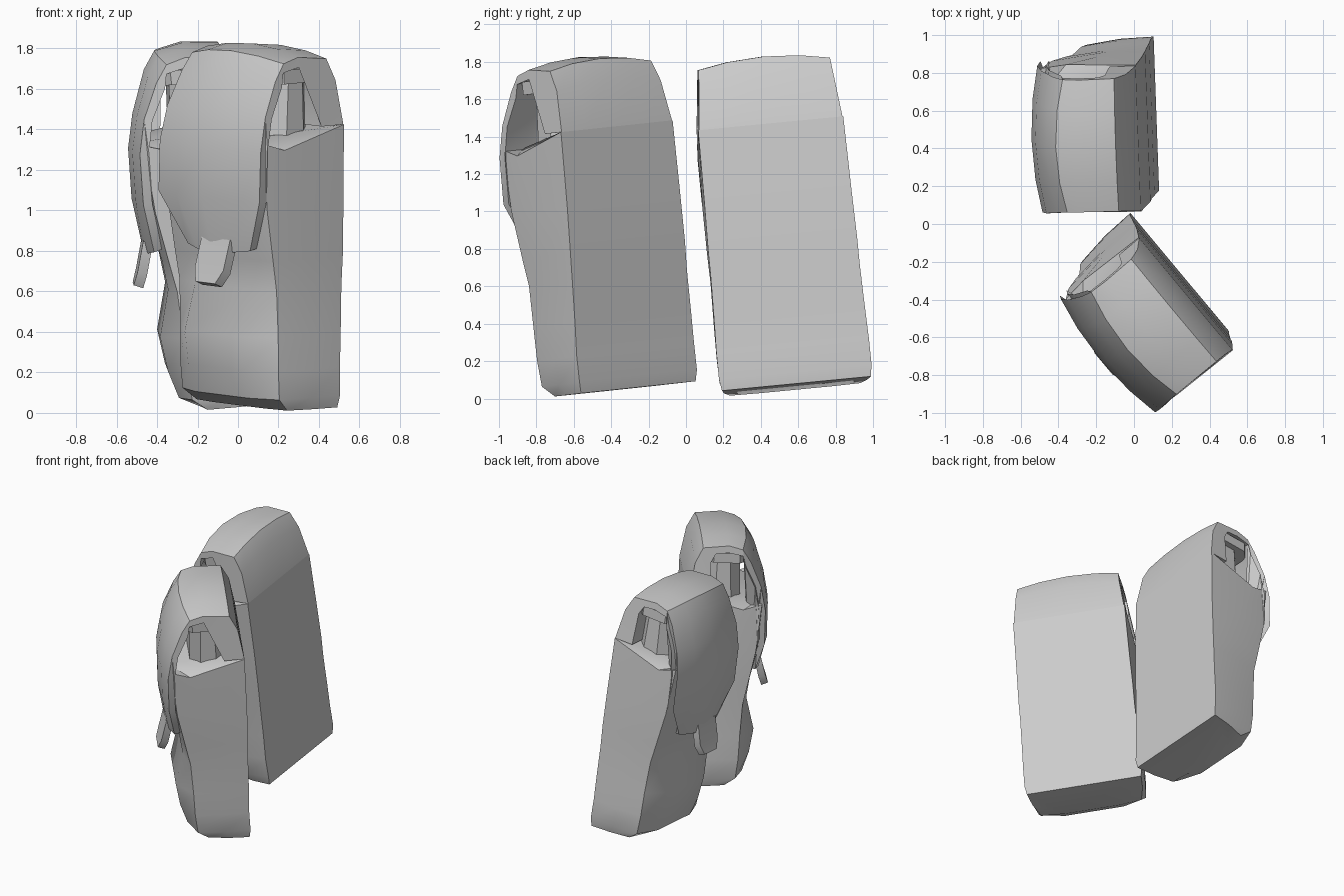
import bpy, bmesh
from mathutils import Vector, Matrix

cube = bpy.data.objects.get("Cube")
if cube:
    bpy.data.objects.remove(cube, do_unlink=True)

canvas = bpy.data.materials.new("grey_canvas")
canvas.use_nodes = True
colour = (0.6, 0.6, 0.6, 1)
canvas.diffuse_color = colour
canvas.node_tree.nodes["Principled BSDF"].inputs["Base Color"].default_value = colour


def loft(name, rings):
    """Skin closed rings of points and cap both ends."""
    bm = bmesh.new()
    loops = [[bm.verts.new(p) for p in ring] for ring in rings]
    n = len(loops[0])
    for a, b in zip(loops, loops[1:]):
        for i in range(n):
            j = (i + 1) % n
            bm.faces.new((a[i], a[j], b[j], b[i]))
    caps = [bm.faces.new(loops[0]), bm.faces.new(loops[-1])]
    bmesh.ops.triangulate(bm, faces=caps)
    bmesh.ops.recalc_face_normals(bm, faces=bm.faces)
    mesh = bpy.data.meshes.new(name)
    bm.to_mesh(mesh)
    bm.free()
    mesh.materials.append(canvas)
    return name, mesh


def body_ring(w, back, corner, middle, half_back, half_front):
    """Flat back, slightly full sides and a bulging front."""
    top = w > 1.2
    t = 0.75 if top else 0.5
    side_v = back + (corner - back) * t
    side_u = half_back + (half_front - half_back) * t + 0.01
    right = [(half_back, back, w + 0.1 * top), (side_u, side_v, w),
             (half_front, corner, w + 0.04 * top), (half_front * 0.55, middle, w + 0.04 * top)]
    return right + [(-u, v, z) for u, v, z in reversed(right)]


# Main bag: height, back, front corner, front middle, back and front half widths
body = loft("bag_body", [body_ring(*r) for r in (
    (0.00, 0.00, 0.28, 0.30, 0.40, 0.35),
    (0.06, -0.01, 0.35, 0.41, 0.41, 0.375),
    (0.20, -0.01, 0.36, 0.45, 0.41, 0.38),
    (0.37, -0.02, 0.36, 0.47, 0.405, 0.38),
    (0.60, -0.03, 0.365, 0.405, 0.40, 0.375),
    (0.75, -0.04, 0.39, 0.42, 0.40, 0.38),
    (1.00, -0.05, 0.43, 0.47, 0.395, 0.385),
    (1.30, -0.06, 0.45, 0.48, 0.39, 0.38))])

# Flap section, from the back over the top and down the front
outer = [(-0.06, 1.40), (-0.03, 1.66), (0.02, 1.77), (0.20, 1.79), (0.34, 1.765), (0.40, 1.68),
         (0.48, 1.47), (0.52, 1.30), (0.53, 1.05), (0.50, 0.78)]
inner = [(0.08, 1.40), (0.08, 1.67), (0.11, 1.73), (0.20, 1.74), (0.30, 1.72), (0.36, 1.65),
         (0.44, 1.46), (0.475, 1.30), (0.485, 1.05), (0.46, 0.79)]


def flap_half(w):
    if w < 1.05:
        return 0.24 + 0.15 * (w - 0.78) / 0.27
    return 0.39 - 0.035 * max(0, w - 1.35) / 0.4


def flap_ring(s):
    """One slice; the outer slices sit lower and further back."""
    ring = []
    for v, w in outer + inner[::-1]:
        u = s * flap_half(w) - 0.04 * max(0, 1.05 - w) / 0.27
        ring.append((u, v - 0.045 * s * s * (v > 0.3),
                     w - 0.04 * s * s * (w > 1.6) + 0.02 * s * s * (w < 0.9)))
    return ring


flap = loft("top_flap", [flap_ring(s) for s in (-1, -0.55, 0, 0.55, 1)])


def box_ring(w, half, v0, v1, cut):
    """Rectangle with cut corners."""
    return [(-half + cut, v0, w), (half - cut, v0, w), (half, v0 + cut, w), (half, v1 - cut, w),
            (half - cut, v1, w), (-half + cut, v1, w), (-half, v1 - cut, w), (-half, v0 + cut, w)]


# Inner sack with its collar, seen through the side openings
sack = loft("inner_sack", [box_ring(1.2, 0.31, 0.06, 0.32, 0.07), box_ring(1.63, 0.30, 0.06, 0.29, 0.07)])
collar = loft("sack_collar", [box_ring(1.62, 0.34, 0.04, 0.34, 0.06), box_ring(1.69, 0.34, 0.04, 0.34, 0.06)])

# Closing strap hanging from the flap
strap = loft("flap_strap", [[(-0.07 - h, v, w), (-0.07 + h, v, w),
                             (-0.07 + h, v + 0.045, w + 0.02), (-0.07 - h, v + 0.045, w + 0.02)]
                            for v, w, h in ((0.455, 0.83, 0.11), (0.50, 0.68, 0.11), (0.525, 0.615, 0.075))])


def place(prefix, origin, across, up):
    up = Vector(up).normalized()
    across = Vector(across)
    across = (across - up * across.dot(up)).normalized()
    front = up.cross(across)
    frame = Matrix((across, front, up)).transposed().to_4x4()
    frame.translation = origin
    for name, mesh in (body, flap, sack, collar, strap):
        obj = bpy.data.objects.new(prefix + "_" + name, mesh)
        obj.matrix_world = frame
        bpy.context.collection.objects.link(obj)
        obj.select_set(True)
        bpy.context.view_layer.objects.active = obj


# Two leaning bags, turned apart
bpy.ops.object.select_all(action='DESELECT')
place("rear", (0.115, 0.59, 0.08), (-0.036, 0.994, 0.1), (-0.11, -0.1, 1))
place("front", (0.235, -0.255, 0.06), (-0.637, 0.763, 0.0875), (-0.005, -0.11, 1))
bpy.ops.object.shade_smooth_by_angle(angle=0.6)
